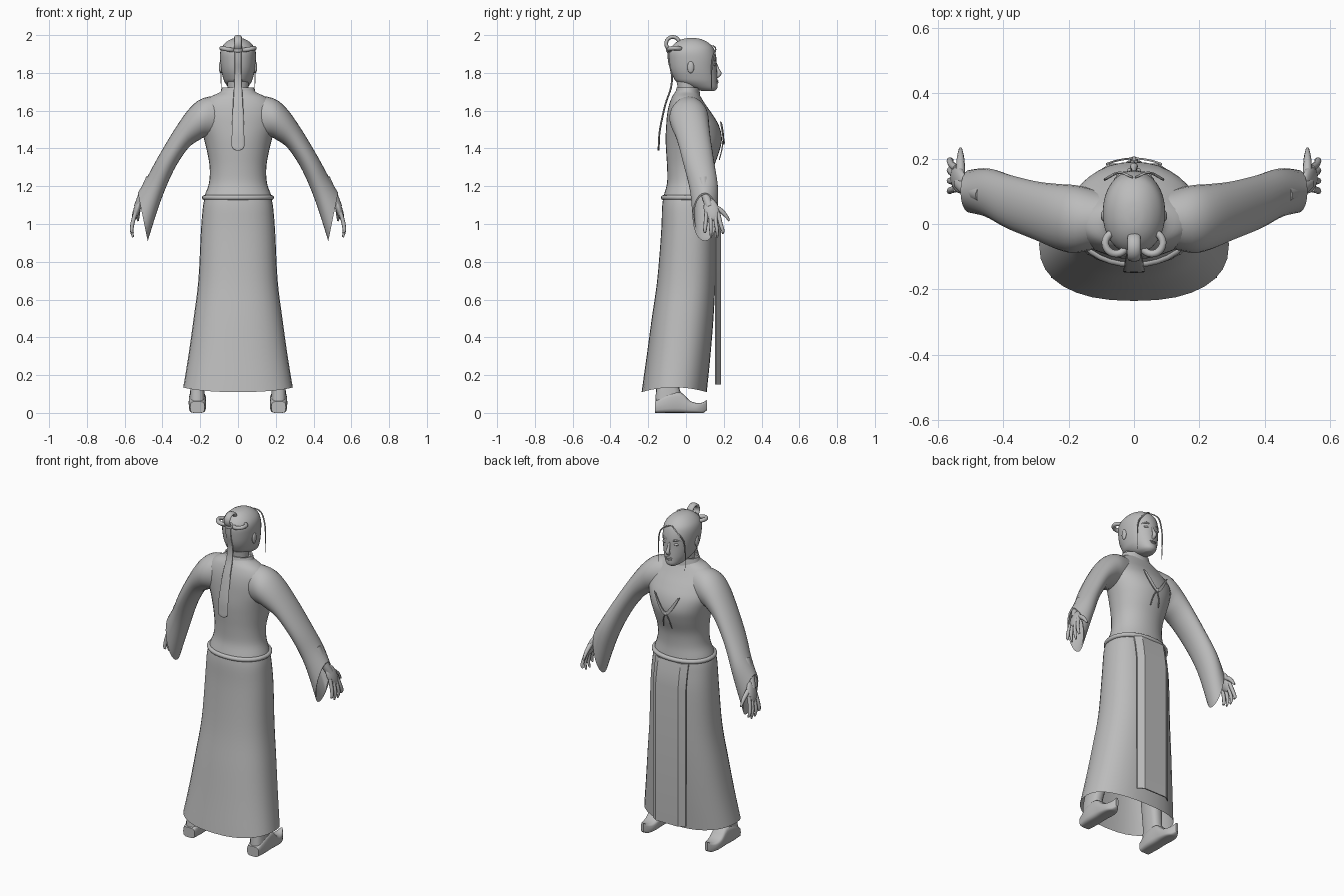
import bpy, bmesh, math
from mathutils import Vector, Matrix

if "Cube" in bpy.data.objects:
    bpy.data.objects.remove(bpy.data.objects["Cube"])

GREY = bpy.data.materials.new("plain grey")
GREY.diffuse_color = (0.5, 0.5, 0.5, 1)
GREY.use_nodes = True
GREY.node_tree.nodes["Principled BSDF"].inputs["Base Color"].default_value = GREY.diffuse_color


def finish(name, bm, mirror=False, angle=40):
    bmesh.ops.recalc_face_normals(bm, faces=bm.faces[:])
    me = bpy.data.meshes.new(name)
    bm.to_mesh(me)
    bm.free()
    me.materials.append(GREY)
    ob = bpy.data.objects.new(name, me)
    bpy.context.collection.objects.link(ob)
    bpy.ops.object.select_all(action='DESELECT')
    ob.select_set(True)
    bpy.context.view_layer.objects.active = ob
    bpy.ops.object.shade_smooth_by_angle(angle=math.radians(angle))
    if mirror:
        m = ob.modifiers.new("mirror", 'MIRROR')
        m.use_mirror_merge = False
    return ob


def spline(rows, k=4):
    """Catmull-Rom interpolation of equal-length tuples."""
    out = []
    for i in range(len(rows) - 1):
        a, b, c, d = (rows[max(i - 1, 0)], rows[i], rows[i + 1], rows[min(i + 2, len(rows) - 1)])
        for s in range(k):
            t = s / k
            out.append(tuple(q + 0.5 * t * (r - p + t * (2 * p - 5 * q + 4 * r - w + t * (3 * (q - r) + w - p)))
                             for p, q, r, w in zip(a, b, c, d)))
    return out + [tuple(rows[-1])]


def loft(name, rings, caps=(True, True), loop=False, mirror=False, angle=40):
    bm = bmesh.new()
    vs = [[bm.verts.new(p) for p in r] for r in rings]
    n = len(vs[0])
    for a, b in zip(vs, vs[1:] + ([vs[0]] if loop else [])):
        for i in range(n):
            bm.faces.new((a[i], a[(i + 1) % n], b[(i + 1) % n], b[i]))
    if caps[0] and not loop:
        bm.faces.new(vs[0])
    if caps[1] and not loop:
        bm.faces.new(vs[-1])
    return finish(name, bm, mirror, angle)


def oval(n=32, e=2.0):
    """Unit superellipse."""
    out = []
    for i in range(n):
        c, s = math.cos(math.tau * i / n), math.sin(math.tau * i / n)
        out.append((math.copysign(abs(c) ** (2 / e), c), math.copysign(abs(s) ** (2 / e), s)))
    return out


def level(z, rx, yb, yf, e=2.0, cx=0.0, n=32, drop=0.0):
    """Horizontal oval from back yb to front yf."""
    return [(cx + rx * u, (yb + yf) / 2 + (yf - yb) / 2 * v, z - drop * v * v) for u, v in oval(n, e)]


def tube(name, pts, radii, loop=False, mirror=False, n=10, k=4):
    """Round tube through points; radii is one number or one per point."""
    if isinstance(radii, (int, float)):
        radii = [radii] * len(pts)
    rows = [tuple(p) + (r,) for p, r in zip(pts, radii)]
    if not loop:
        rows = spline(rows, k)
    P = [Vector(r[:3]) for r in rows]
    m, rings, up = len(P), [], None
    for i, p in enumerate(P):
        t = (P[(i + 1) % m] - P[i - 1]) if loop else (P[min(i + 1, m - 1)] - P[max(i - 1, 0)])
        t.normalize()
        up = t.orthogonal() if up is None else up - t * up.dot(t)
        up.normalize()
        side = t.cross(up)
        rings.append([p + rows[i][3] * (up * u + side * v) for u, v in oval(n)])
    return loft(name, rings, loop=loop, mirror=mirror, angle=60)


def ball(name, centre, size, mirror=False, rot=Matrix()):
    bm = bmesh.new()
    bmesh.ops.create_uvsphere(bm, u_segments=16, v_segments=10, radius=1,
                              matrix=Matrix.Translation(centre) @ rot @ Matrix.Diagonal((*size, 1)))
    return finish(name, bm, mirror, 60)


# Robe top
torso = [(1.13, .182, -.125, .15), (1.16, .173, -.115, .145), (1.22, .153, -.10, .14), (1.3, .15, -.10, .148),
         (1.38, .163, -.105, .175), (1.45, .18, -.108, .19), (1.52, .2, -.105, .175), (1.58, .2, -.10, .14),
         (1.63, .185, -.09, .105), (1.67, .15, -.075, .08), (1.695, .10, -.06, .068), (1.71, .085, -.05, .062)]
loft("robe_top", [level(*r, e=2.1) for r in spline(torso)])
loft("collar", [level(1.68, .098, -.06, .075), level(1.722, .084, -.05, .07),
                level(1.722, .075, -.043, .06), level(1.69, .07, -.04, .055)], caps=(False, False))
tube("belt", [p for p in level(1.14, .178, -.12, .152, 2.1)], .013, loop=True)

# Skirt, open at the hem
skirt = [(1.13, .178, -.122, .142), (1.08, .187, -.127, .147), (.95, .197, -.132, .156), (.7, .21, -.153, .155),
         (.5, .235, -.182, .145), (.3, .263, -.21, .128), (.135, .29, -.235, .11)]
rows = spline(skirt)
loft("skirt", [level(*r, e=2.35, drop=.025 * (i / (len(rows) - 1)) ** 4) for i, r in enumerate(rows)],
     caps=(True, False))

# Hanging front panel
panel = []
for z, y in ((1.13, .158), (1.07, .172), (.98, .185), (.15, .185)):
    outer = [(-.11, y - .025), (-.075, y), (.075, y), (.11, y - .025)]
    panel.append([(a, b, z) for a, b in outer] + [(a, b - .007, z) for a, b in reversed(outer)])
loft("front_panel", panel, angle=20)

# Sleeves: upper edge x,z - lower edge x,z - back y, front y
sleeve = [(.09, 1.68, .10, 1.46, -.07, .10), (.18, 1.668, .17, 1.46, -.088, .118), (.25, 1.62, .205, 1.445, -.08, .122),
          (.33, 1.51, .265, 1.40, -.05, .13), (.42, 1.36, .34, 1.285, -.015, .15),
          (.48, 1.25, .41, 1.12, .02, .17), (.53, 1.165, .478, .91, .035, .165)]
inner = [(.525, 1.155, .48, .93, .043, .157), (.47, 1.25, .415, 1.14, .03, .16), (.42, 1.345, .35, 1.29, 0, .14)]
rings = []
for xu, zu, xl, zl, yb, yf in spline(sleeve) + inner:
    rings.append([((xu + xl) / 2 + (xu - xl) / 2 * u, (yb + yf) / 2 + (yf - yb) / 2 * v,
                   (zu + zl) / 2 + (zu - zl) / 2 * u) for u, v in oval(24)])
loft("sleeve", rings, mirror=True)

# Hands
tube("wrist", [(.46, .09, 1.24), (.505, .105, 1.15), (.53, .125, 1.09)], [.028, .024, .022], mirror=True)
tilt = Vector((0, 0, 1)).rotation_difference(Vector((-.035, -.03, .11))).to_matrix().to_4x4()
ball("palm", (.536, .135, 1.075), (.018, .04, .065), True, tilt)
for i, (b, t, z) in enumerate(((.108, .10, .955), (.13, .132, .93), (.152, .165, .93), (.17, .195, .95))):
    tube(f"finger_{i + 1}", [(.543, b, 1.06), (.558, (b + t) / 2, 1.005), (.563, t, .965), (.555, t, z)],
         [.011, .0105, .009, .005], mirror=True, n=8)
tube("thumb", [(.53, .14, 1.10), (.53, .185, 1.07), (.53, .21, 1.045), (.53, .23, 1.017)],
     [.014, .013, .01, .005], mirror=True, n=8)

# Head and neck
loft("neck", [level(1.66, .06, -.045, .06), level(1.72, .055, -.043, .06), level(1.8, .06, -.06, .08)])
head = [(1.703, .022, .09, .148), (1.718, .046, .03, .165), (1.75, .07, -.045, .166), (1.78, .081, -.068, .165),
        (1.82, .09, -.083, .163), (1.87, .095, -.09, .162), (1.91, .094, -.09, .154), (1.94, .083, -.075, .14),
        (1.965, .06, -.048, .11), (1.98, .033, -.015, .075), (1.985, .008, .02, .04)]
loft("head", [level(*r, e=2.1) for r in spline(head)])
tube("nose", [(0, .158, 1.85), (0, .168, 1.82), (0, .176, 1.795), (0, .16, 1.778)], [.006, .008, .012, .008])
ball("eye", (.036, .15, 1.843), (.018, .008, .007), True)
tube("eyebrow", [(.016, .158, 1.862), (.038, .153, 1.869), (.06, .136, 1.862)], [.003, .005, .002], mirror=True, n=6)
ball("upper_lip", (0, .165, 1.757), (.022, .007, .005))
ball("lower_lip", (0, .165, 1.748), (.017, .007, .005))
ball("ear", (.092, .025, 1.83), (.009, .018, .032), True)
tube("hair_strand", [(.004, .142, 1.945), (.045, .157, 1.925), (.082, .14, 1.87), (.09, .135, 1.79), (.087, .135, 1.69)],
     [.003, .004, .004, .003, .001], mirror=True, n=6)

# Looped bun
circle = [(math.cos(math.tau * i / 24), math.sin(math.tau * i / 24)) for i in range(24)]
loop = tube("upright_hair_loop", [(0, -.07 + .035 * c, 1.955 + .035 * s) for c, s in circle], .0105, loop=True)
loop.scale.x = 1.9
tube("side_hair_loop", [(.055 + .033 * c, -.058 + .033 * s, 1.925 + .006 * c) for c, s in circle],
     .0115, loop=True, mirror=True)
ball("hair_knot", (0, -.08, 1.92), (.026, .026, .02))

# Long tail of hair down the back, rounded at the end
tail = [(-.095, 1.915, .018), (-.09, 1.86, .018), (-.075, 1.79, .019), (-.08, 1.72, .022), (-.11, 1.63, .027),
        (-.138, 1.5, .032), (-.144, 1.42, .034), (-.145, 1.4, .028), (-.145, 1.39, .012)]
loft("hair_tail", [[(w * u, y + .005 * v, z) for u, v in oval(12, 3)] for y, z, w in spline(tail)])

# Crescent chest ornament with two tails
crescent = []
for i in range(17):
    t = -1 + i / 8
    x, y, lo = .085 * t, .203 - .017 * t * t, 1.42 + .12 * abs(t) ** 1.6
    hi = lo + .002 + .05 * (1 - abs(t)) ** .6 * (.35 + abs(t))
    crescent.append([(x, y, lo), (x, y, hi), (x, y - .006, hi), (x, y - .006, lo)])
loft("chest_ornament", crescent)
ball("ornament_knot", (0, .198, 1.432), (.012, .008, .012))
tube("ornament_tail", [(.002, .195, 1.43), (.02, .189, 1.39), (.028, .176, 1.34)], .003, mirror=True, n=6)

# Legs and upturned shoes
leg = [(.02, .044, -.165, 0, .215), (.13, .037, -.158, -.035, .215), (.4, .05, -.125, .0, .17), (.75, .06, -.10, .04, .11)]
loft("leg", [level(z, r, b, f, 2.8, cx, 16) for z, r, b, f, cx in leg], mirror=True)
shoe = [(-.165, .038, 0, .06), (-.1, .046, 0, .1), (-.03, .044, 0, .11), (.02, .043, 0, .065),
        (.06, .038, 0, .052), (.09, .024, 0, .056), (.112, .008, .015, .07)]
loft("shoe", [[(.215 + w * u, y, (a + b) / 2 + (b - a) / 2 * v) for u, v in oval(20, 4)]
              for y, w, a, b in spline(shoe, 3)], mirror=True)
